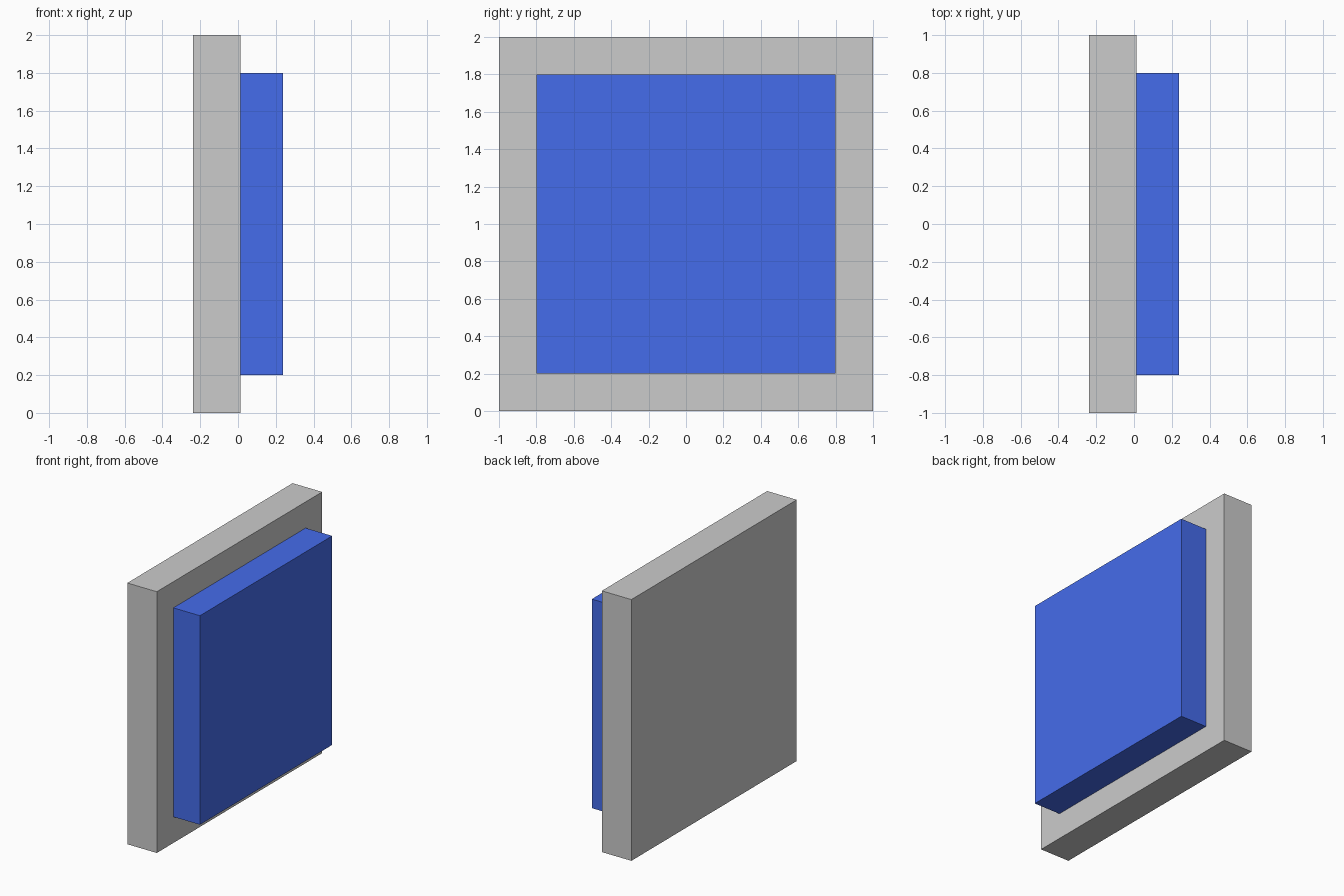
import bpy

if "Cube" in bpy.data.objects:
    bpy.data.objects.remove(bpy.data.objects["Cube"])


def box(name, x0, x1, half_y, z0, z1):
    """Axis-aligned box, symmetric in y, with its scale applied."""
    bpy.ops.mesh.primitive_cube_add(size=1, location=((x0 + x1) / 2, 0, (z0 + z1) / 2))
    ob = bpy.context.object
    ob.name = name
    ob.scale = (x1 - x0, 2 * half_y, z1 - z0)
    bpy.ops.object.transform_apply(location=False, rotation=False, scale=True)
    return ob


# Grey backing slab
box("back_slab", -0.2375, 0.0125, 1.0, 0.0, 2.0)

# Raised blue panel on the +x face
panel = box("front_panel", 0.0125, 0.2375, 0.8, 0.2, 1.8)
blue = bpy.data.materials.new("blue")
blue.diffuse_color = (0.06, 0.15, 0.83, 1)
blue.use_nodes = True
blue.node_tree.nodes["Principled BSDF"].inputs["Base Color"].default_value = blue.diffuse_color
panel.data.materials.append(blue)
